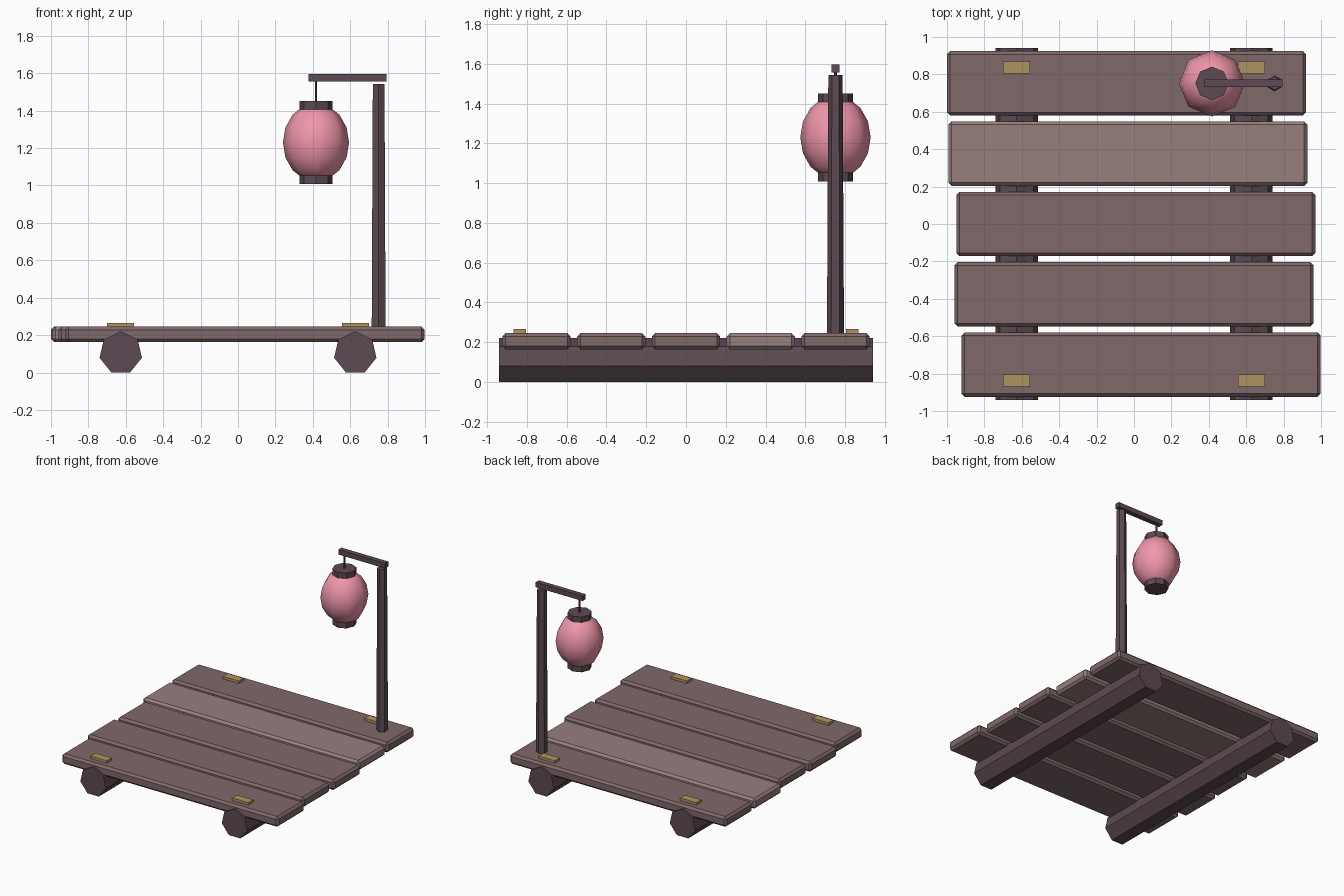
import bpy, math

if "Cube" in bpy.data.objects:
    bpy.data.objects.remove(bpy.data.objects["Cube"])


def material(name, rgb):
    m = bpy.data.materials.new(name)
    m.diffuse_color = (*rgb, 1)
    m.use_nodes = True
    m.node_tree.nodes["Principled BSDF"].inputs["Base Color"].default_value = m.diffuse_color
    return m


WOOD = material("plank_wood", (0.216, 0.138, 0.144))
PALE = material("pale_plank_wood", (0.314, 0.209, 0.209))
DARK = material("dark_wood", (0.107, 0.069, 0.084))
GOLD = material("peg_gold", (0.43, 0.296, 0.117))
PINK = material("lantern_paper", (0.87, 0.305, 0.40))


def finish(name, mat):
    ob = bpy.context.object
    ob.name = name
    ob.data.materials.append(mat)
    return ob


def box(name, center, size, mat, bevel=0):
    bpy.ops.mesh.primitive_cube_add(size=1, location=center)
    ob = finish(name, mat)
    ob.scale = size
    bpy.ops.object.transform_apply(location=False, rotation=False, scale=True)
    if bevel:
        mod = ob.modifiers.new("chamfer", 'BEVEL')
        mod.width = bevel
        mod.segments = 1
    return ob


def prism(name, sides, r1, r2, z0, z1, x, y, mat):
    bpy.ops.mesh.primitive_cone_add(vertices=sides, radius1=r1, radius2=r2, depth=z1 - z0,
                                    location=(x, y, (z0 + z1) / 2))
    return finish(name, mat)


# deck planks, front to back, each shifted a little sideways
for i, shift in enumerate((0.038, 0.0, 0.01, -0.033, -0.04)):
    box(f"plank_{i + 1}", (shift, (i - 2) * 0.376, 0.204), (1.92, 0.344, 0.082),
        PALE if i == 3 else WOOD, 0.017)

for sx, side in ((-1, "left"), (1, "right")):
    # seven-sided logs under the deck
    bpy.ops.mesh.primitive_cylinder_add(vertices=7, radius=0.116, depth=1.88,
                                        location=(sx * 0.627, 0, 0.1045),
                                        rotation=(math.pi / 2, 0, 0))
    finish(f"{side}_log", DARK)
    # pegs on the outer planks
    for sy, end in ((-1, "front"), (1, "back")):
        box(f"{end}_{side}_peg", (sx * 0.628, sy * 0.837, 0.245), (0.143, 0.063, 0.04), GOLD)

# lantern post and arm
PY = 0.752
prism("lantern_post", 6, 0.043, 0.036, 0.22, 1.543, 0.752, PY, DARK)
box("lantern_arm", (0.585, PY, 1.577), (0.416, 0.04, 0.04), DARK)

# hanging lantern
LX = 0.417
prism("lantern_cord", 6, 0.007, 0.007, 1.43, 1.56, LX, PY, DARK)
prism("lantern_top_cap", 8, 0.089, 0.089, 1.395, 1.451, LX, PY, DARK)
prism("lantern_bottom_cap", 8, 0.089, 0.089, 1.008, 1.062, LX, PY, DARK)
bpy.ops.mesh.primitive_uv_sphere_add(segments=8, ring_count=8, radius=1, location=(LX, PY, 1.23))
body = finish("lantern_body", PINK)
body.scale = (0.177, 0.177, 0.21)
bpy.ops.object.transform_apply(location=False, rotation=False, scale=True)
bpy.ops.object.shade_smooth()
